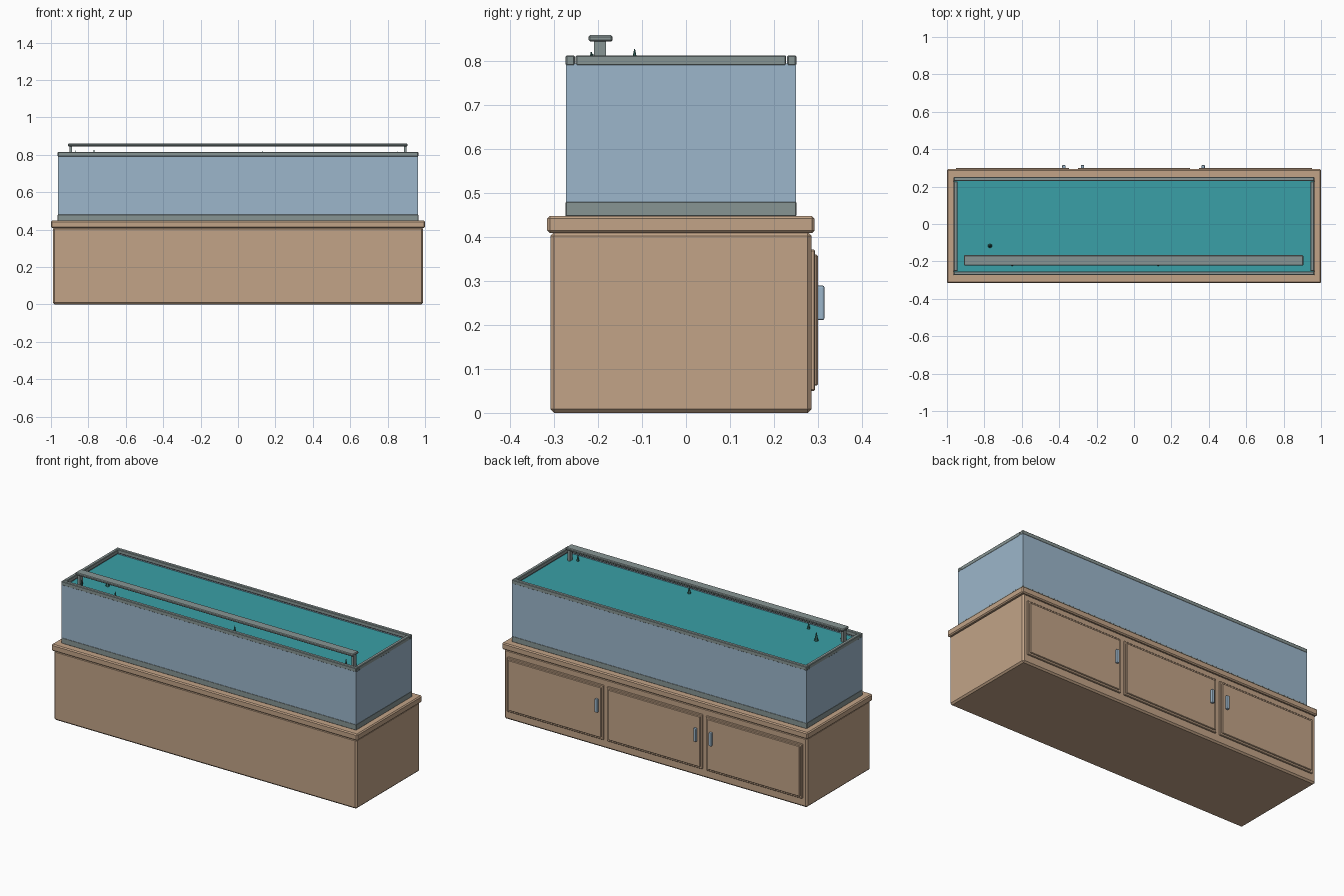
import bpy, bmesh
from mathutils import Matrix

if "Cube" in bpy.data.objects:
    bpy.data.objects.remove(bpy.data.objects["Cube"])


def material(name, rgb):
    m = bpy.data.materials.new(name)
    m.diffuse_color = (*rgb, 1)
    m.use_nodes = True
    m.node_tree.nodes["Principled BSDF"].inputs["Base Color"].default_value = m.diffuse_color
    return m


WOOD = material("tan wood", (0.54, 0.37, 0.245))
GLASS = material("pale blue glass", (0.335, 0.47, 0.595))
TRIM = material("grey trim", (0.245, 0.30, 0.295))
WATER = material("teal water", (0.042, 0.35, 0.385))
PLANT = material("dark green plant", (0.04, 0.17, 0.15))


def finish(name, bm, mat):
    me = bpy.data.meshes.new(name)
    bm.to_mesh(me)
    bm.free()
    me.materials.append(mat)
    ob = bpy.data.objects.new(name, me)
    bpy.context.collection.objects.link(ob)
    return ob


def box(name, x, y, z, mat, bevel=0.0, segments=1):
    """Box from (min, max) ranges with optional chamfered edges."""
    bm = bmesh.new()
    bmesh.ops.create_cube(bm, size=1)
    for v in bm.verts:
        v.co = [r[0] if c < 0 else r[1] for r, c in zip((x, y, z), v.co)]
    if bevel:
        bmesh.ops.bevel(bm, geom=bm.edges[:], offset=bevel, segments=segments,
                        profile=0.5, affect='EDGES')
    return finish(name, bm, mat)


# Cabinet and its overhanging top
box("cabinet", (-0.99, 0.99), (-0.309, 0.286), (0, 0.412), WOOD, 0.009)
box("cabinet_top", (-1, 1), (-0.316, 0.293), (0.409, 0.448), WOOD, 0.006)

# Three doors with raised panels and upright handles
doors = [(-0.965, -0.335, -0.375), (-0.312, 0.312, -0.275), (0.335, 0.965, 0.37)]
for i, (x0, x1, hx) in enumerate(doors, 1):
    box(f"door_{i}", (x0, x1), (0.28, 0.294), (0.05, 0.372), WOOD, 0.003)
    box(f"door_panel_{i}", (x0 + 0.012, x1 - 0.012), (0.285, 0.30),
        (0.062, 0.36), WOOD, 0.003)
    box(f"handle_{i}", (hx - 0.009, hx + 0.009), (0.298, 0.315),
        (0.211, 0.29), GLASS, 0.004, 2)

# Tank base trim, glass panes and water
X, Y0, Y1 = 0.964, -0.274, 0.251
box("tank_base_trim", (-X, X), (Y0, Y1), (0.447, 0.481), TRIM, 0.002)
T = 0.005
box("front_glass", (-X + 0.001, X - 0.001), (Y0 + 0.001, Y0 + T), (0.48, 0.795), GLASS)
box("back_glass", (-X + 0.001, X - 0.001), (Y1 - T, Y1 - 0.001), (0.48, 0.795), GLASS)
for s, side in ((-1, "left"), (1, "right")):
    xs = sorted((s * (X - T), s * (X - 0.001)))
    box(f"{side}_glass", xs, (Y0 + T, Y1 - T), (0.48, 0.795), GLASS)
box("water", (-X + T, X - T), (Y0 + T, Y1 - T), (0.481, 0.777), WATER)

# Top rim made of four bars
R = 0.021
box("front_rim", (-X, X), (Y0, Y0 + R), (0.79, 0.814), TRIM, 0.003)
box("back_rim", (-X, X), (Y1 - R, Y1), (0.79, 0.814), TRIM, 0.003)
for s, side in ((-1, "left"), (1, "right")):
    xs = sorted((s * (X - R), s * X))
    box(f"{side}_rim", xs, (Y0 + R + 0.002, Y1 - R - 0.002), (0.79, 0.814), TRIM, 0.003)

# Light bar on two legs
box("light_bar", (-0.91, 0.906), (-0.222, -0.167), (0.845, 0.86), TRIM, 0.004)
for s, side in ((-1, "left"), (1, "right")):
    xs = sorted((s * 0.887, s * 0.902))
    box(f"{side}_light_leg", xs, (-0.209, -0.182), (0.77, 0.847), TRIM)

# Plant tips poking out of the water
tips = [(-0.77, -0.117, 0.828, 0.013), (-0.87, -0.215, 0.822, 0.009),
        (-0.65, -0.217, 0.815, 0.010), (0.13, -0.216, 0.821, 0.011),
        (0.855, -0.212, 0.817, 0.009)]
for i, (x, y, top, r) in enumerate(tips, 1):
    bm = bmesh.new()
    base = 0.77
    bmesh.ops.create_cone(bm, cap_ends=True, segments=6, radius1=r, radius2=0.001,
                          depth=top - base,
                          matrix=Matrix.Translation((x, y, (top + base) / 2)))
    finish(f"plant_tip_{i}", bm, PLANT)
